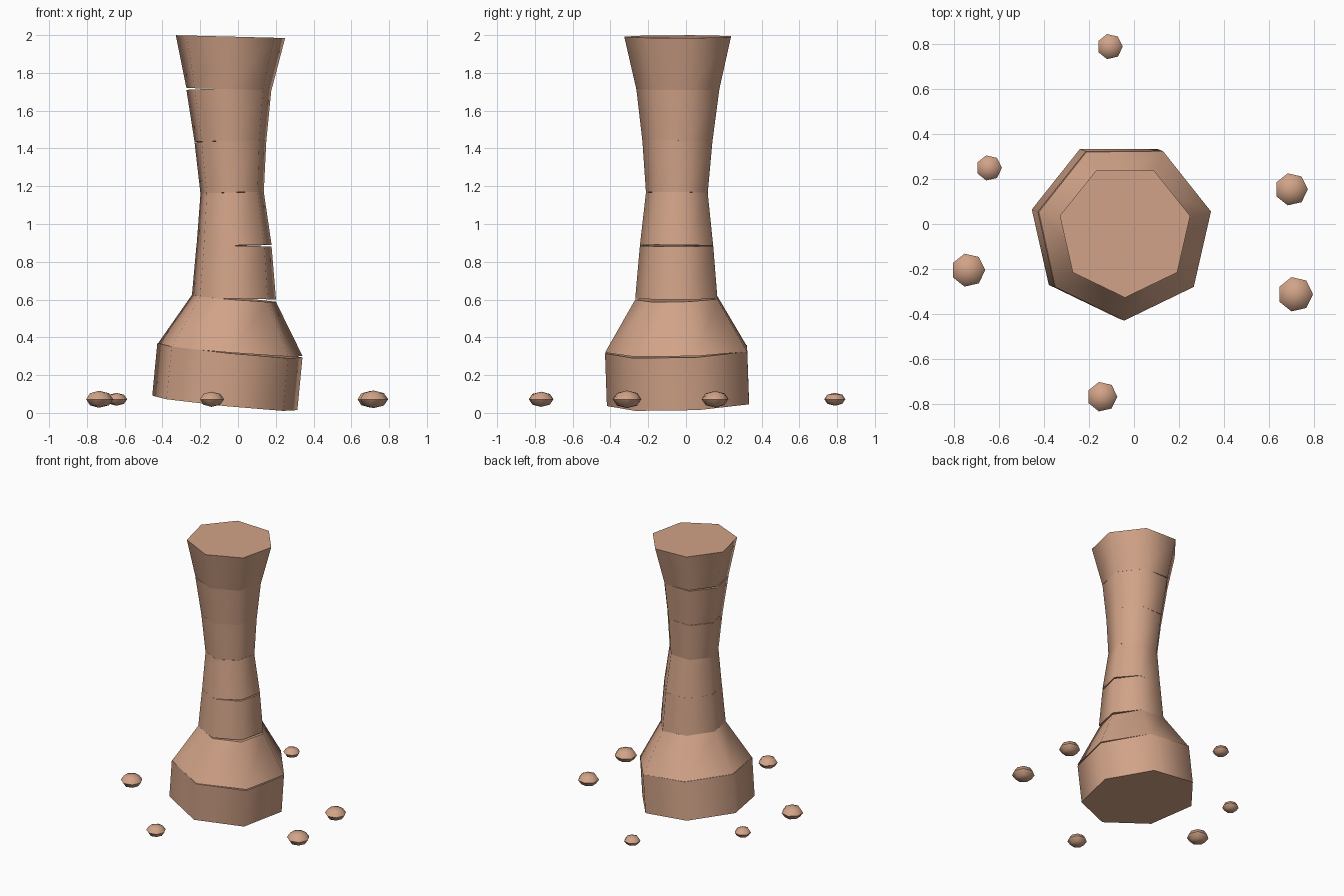
import bpy, bmesh, math
from mathutils import Vector, Matrix

cube = bpy.data.objects.get("Cube")
if cube:
    bpy.data.objects.remove(cube, do_unlink=True)

SIDES = 7
clay = bpy.data.materials.new("warm_clay")
clay.use_nodes = True
colour = (0.64, 0.365, 0.245, 1)
clay.diffuse_color = colour
clay.node_tree.nodes["Principled BSDF"].inputs["Base Color"].default_value = colour


def finish(name, bm):
    """Turn a bmesh into a smooth object whose caps stay sharp."""
    bmesh.ops.recalc_face_normals(bm, faces=bm.faces)
    mesh = bpy.data.meshes.new(name)
    bm.to_mesh(mesh)
    bm.free()
    mesh.materials.append(clay)
    obj = bpy.data.objects.new(name, mesh)
    bpy.context.collection.objects.link(obj)
    bpy.ops.object.select_all(action='DESELECT')
    obj.select_set(True)
    bpy.context.view_layer.objects.active = obj
    bpy.ops.object.shade_smooth_by_angle(angle=math.radians(55))


def ring(bm, centre, radius, turn, tilt=Matrix.Identity(3)):
    """Seven-sided ring of vertices around a centre."""
    angles = [turn + math.tau * i / SIDES for i in range(SIDES)]
    return [bm.verts.new(Vector(centre) + tilt @ Vector(
        (radius * math.cos(a), radius * math.sin(a), 0))) for a in angles]


def bridge(bm, low, high):
    for i in range(SIDES):
        j = (i + 1) % SIDES
        bm.faces.new((low[i], low[j], high[j], high[i]))


def drum(name, bottom, top, lean):
    """Capped frustum; each end is (x, y, z, radius), lean is its axis slope."""
    bm = bmesh.new()
    axis = Vector((*lean, 1)).normalized()
    tilt = Vector((0, 0, 1)).rotation_difference(axis).to_matrix()
    low, high = [ring(bm, e[:3], e[3], -math.pi / 2, tilt) for e in (bottom, top)]
    bridge(bm, low, high)
    bm.faces.new(low)
    bm.faces.new(high)
    finish(name, bm)


def pebble(name, x, y, radius):
    """Flattened faceted ball, four bands high."""
    bm = bmesh.new()
    height = radius * 0.6
    z = 0.072
    rings = [ring(bm, (x, y, z + height * math.sin(a)), radius * math.cos(a), 0)
             for a in (-math.pi / 4, 0, math.pi / 4)]
    for low, high in zip(rings, rings[1:]):
        bridge(bm, low, high)
    for end, side in ((rings[0], -1), (rings[-1], 1)):
        pole = bm.verts.new((x, y, z + side * height))
        for i in range(SIDES):
            bm.faces.new((end[i], end[(i + 1) % SIDES], pole))
    finish(name, bm)


# Joints of the leaning column from foot to crown: x, y, z, radius
joints = [
    (-0.07, -0.023, 0.05, 0.396),
    (-0.043, -0.033, 0.329, 0.396),
    (-0.022, -0.04, 0.605, 0.229),
    (-0.021, -0.04, 0.885, 0.204),
    (-0.031, -0.04, 1.165, 0.172),
    (-0.04, -0.036, 1.438, 0.195),
    (-0.048, -0.032, 1.714, 0.231),
    (-0.04, -0.03, 1.992, 0.297),
]
leans = [(0.1, -0.035), (0.08, -0.025), (0.02, 0), (-0.025, 0.01),
         (-0.03, 0.015), (-0.015, 0.01), (0.026, 0)]
names = ["foot", "flare", "lower_shaft", "lower_waist",
         "upper_waist", "upper_shaft", "crown"]
for name, bottom, top, lean in zip(names, joints, joints[1:], leans):
    drum(f"column_{name}", bottom, top, lean)

# Loose pebbles circling the foot
pebbles = [(0.717, -0.312, 0.078), (0.699, 0.154, 0.073), (-0.107, 0.788, 0.057),
           (-0.644, 0.249, 0.057), (-0.736, -0.205, 0.075), (-0.141, -0.767, 0.067)]
for number, (x, y, radius) in enumerate(pebbles, 1):
    pebble(f"pebble_{number}", x, y, radius)
